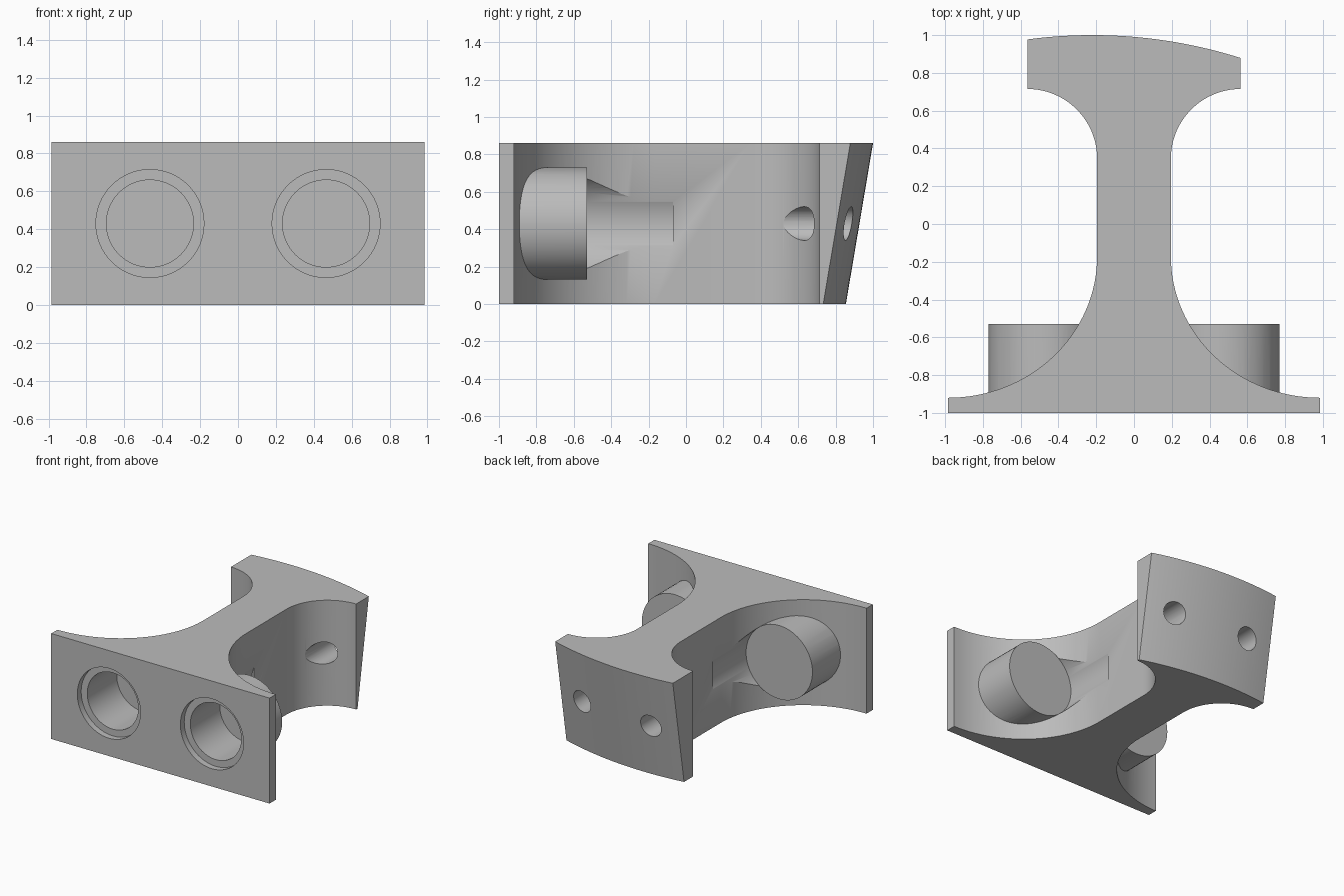
import bpy, bmesh, math
from mathutils import Matrix

if "Cube" in bpy.data.objects:
    bpy.data.objects.remove(bpy.data.objects["Cube"])

HEIGHT = 0.86
MID = HEIGHT / 2
LEAN = 0.145       # how far the back face leans out over the height
WEB = 0.195        # half thickness of the web
HEAD = 0.565       # half width of the head
PLATE = 0.985      # half width of the front plate

grey = bpy.data.materials.new("mid_grey")
grey.use_nodes = True
colour = (0.5, 0.5, 0.5, 1)
grey.diffuse_color = colour
grey.node_tree.nodes["Principled BSDF"].inputs["Base Color"].default_value = colour


def arc(cx, cy, rx, ry, start, end, n=32):
    angles = [math.radians(start + (end - start) * i / n) for i in range(n + 1)]
    return [(cx + rx * math.cos(a), cy + ry * math.sin(a)) for a in angles]


def make_object(name, bm):
    bmesh.ops.recalc_face_normals(bm, faces=bm.faces)
    mesh = bpy.data.meshes.new(name)
    bm.to_mesh(mesh)
    bm.free()
    mesh.materials.append(grey)
    obj = bpy.data.objects.new(name, mesh)
    bpy.context.collection.objects.link(obj)
    return obj


def rod(name, x, radius, y0, y1):
    """Cylinder running front to back at mid height."""
    bm = bmesh.new()
    place = Matrix.Translation((x, (y0 + y1) / 2, MID)) @ Matrix.Rotation(math.pi / 2, 4, 'X')
    bmesh.ops.create_cone(bm, cap_ends=True, segments=64, radius1=radius,
                          radius2=radius, depth=y1 - y0, matrix=place)
    return make_object(name, bm)


def combine(target, tool, operation):
    mod = target.modifiers.new(operation, 'BOOLEAN')
    mod.operation = operation
    mod.solver = 'EXACT'
    mod.object = tool
    bpy.context.view_layer.objects.active = target
    bpy.ops.object.modifier_apply(modifier=mod.name)
    bpy.data.objects.remove(tool)


# Bracket outline: flared front plate, web and head, mirrored left to right
side = [(PLATE, -1)]
side += arc(PLATE, -0.17, PLATE - WEB, 0.75, 270, 180)
side += arc(HEAD, 0.345, HEAD - WEB, 0.37, 180, 90)
back = []
for i in range(33):
    x = HEAD - 2 * HEAD * i / 32
    back.append((x, 1 - 2.6 + math.sqrt(2.6 ** 2 - (x + 0.22) ** 2)))
mirrored = [(-x, y) for x, y in reversed(side)]
top_outline = side + back + mirrored
low_outline = side + [(x, y - LEAN) for x, y in back] + mirrored

bm = bmesh.new()
low = [bm.verts.new((x, y, 0)) for x, y in low_outline]
top = [bm.verts.new((x, y, HEIGHT)) for x, y in top_outline]
bm.faces.new(low)
bm.faces.new(top)
count = len(low)
for i in range(count):
    j = (i + 1) % count
    bm.faces.new((low[i], low[j], top[j], top[i]))
bracket = make_object("bracket", bm)

# Clearance grooves, closed bosses, stepped front sockets and screw holes
for s in (-1, 1):
    combine(bracket, rod("groove", s * 0.47, 0.299, -0.56, -0.07), 'DIFFERENCE')
    combine(bracket, rod("boss", s * 0.47, 0.30, -0.96, -0.53), 'UNION')
    combine(bracket, rod("socket_rim", s * 0.465, 0.285, -1.1, -0.95), 'DIFFERENCE')
    combine(bracket, rod("socket_bore", s * 0.465, 0.23, -1.05, -0.57), 'DIFFERENCE')
    combine(bracket, rod("screw_hole", s * 0.33, 0.09, 0.35, 1.2), 'DIFFERENCE')

bpy.ops.object.select_all(action='DESELECT')
bracket.select_set(True)
bpy.context.view_layer.objects.active = bracket
bpy.ops.object.shade_smooth_by_angle(angle=math.radians(30))
